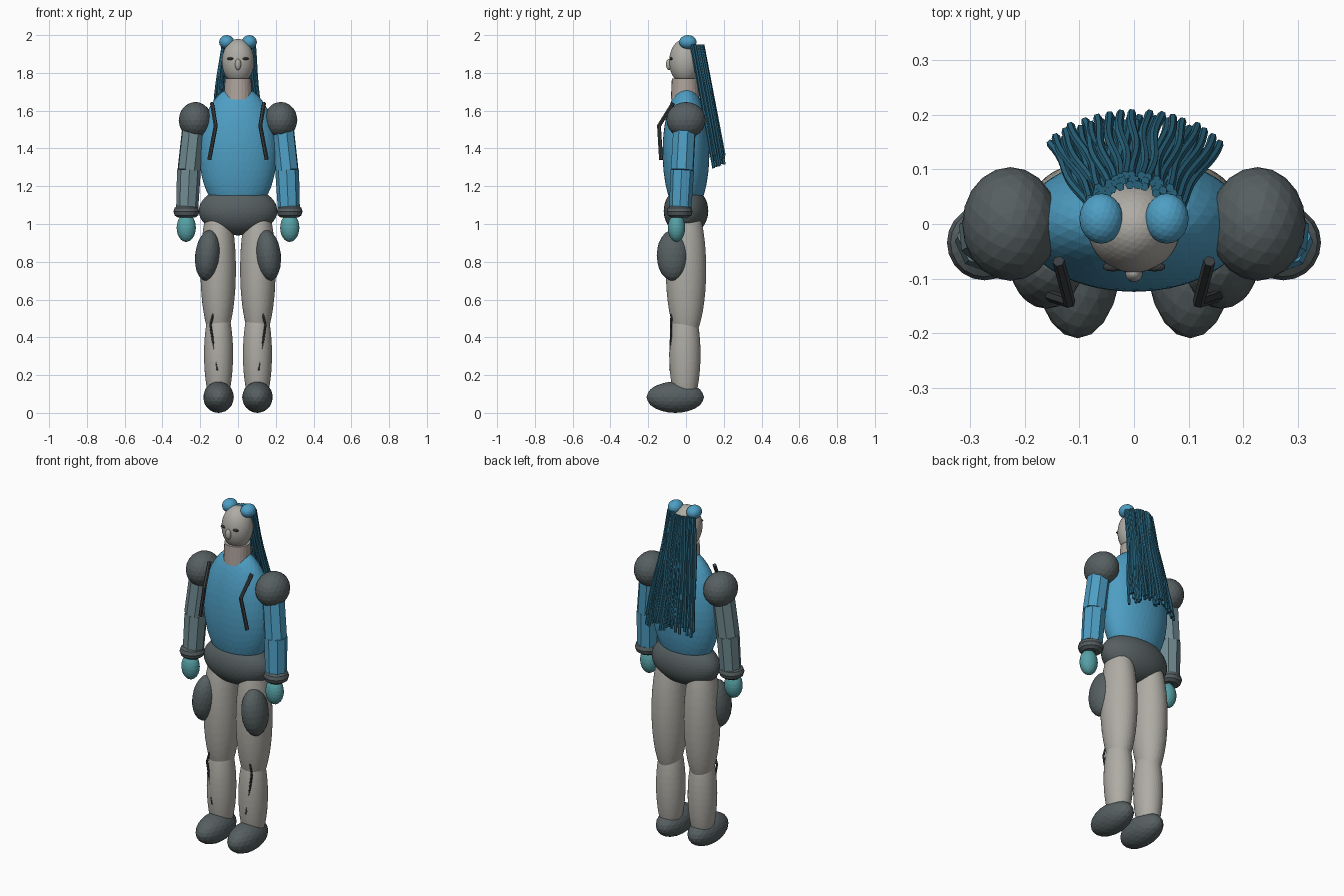
import bpy
import math
import random
from mathutils import Vector

if "Cube" in bpy.data.objects:
    bpy.data.objects.remove(bpy.data.objects["Cube"])

random.seed(4)


def material(name, r, g, b):
    m = bpy.data.materials.new(name)
    lin = [((c / 255 + 0.055) / 1.055) ** 2.4 for c in (r, g, b)]
    m.diffuse_color = (*lin, 1)
    m.use_nodes = True
    m.node_tree.nodes["Principled BSDF"].inputs["Base Color"].default_value = m.diffuse_color
    return m


BLUE = material("suit_blue", 78, 158, 196)
HAIR = material("hair_dark_blue", 44, 108, 135)
SKIN = material("warm_grey", 175, 172, 165)
NECK = material("neck_grey", 176, 164, 157)
DARK = material("armour_grey", 86, 95, 97)
TRIM = material("trim_charcoal", 58, 62, 64)
TEAL = material("hand_teal", 86, 160, 165)
SLATE = material("sleeve_slate", 112, 138, 145)


def finish(name, mat):
    ob = bpy.context.object
    ob.name = name
    ob.data.materials.clear()
    ob.data.materials.append(mat)
    return ob


def ball(name, loc, radii, mat, detail=3, tilt=0):
    bpy.ops.mesh.primitive_ico_sphere_add(
        subdivisions=detail, radius=1, location=loc, rotation=(0, tilt, 0))
    ob = finish(name, mat)
    ob.scale = radii
    return ob


def prism(name, a, b, ra, rb, sides, mat):
    """Tapered prism between two points."""
    a, b = Vector(a), Vector(b)
    bpy.ops.mesh.primitive_cone_add(
        vertices=sides, radius1=ra, radius2=rb, depth=(b - a).length, location=(a + b) / 2)
    ob = finish(name, mat)
    ob.rotation_euler = (b - a).to_track_quat('Z', 'Y').to_euler()
    return ob


def tubes(name, paths, radius, mat, resolution=1):
    """Round tubes along point lists, joined as one mesh."""
    cu = bpy.data.curves.new(name, 'CURVE')
    cu.dimensions = '3D'
    cu.bevel_depth = radius
    cu.bevel_resolution = resolution
    cu.use_fill_caps = True
    for path in paths:
        sp = cu.splines.new('POLY')
        sp.points.add(len(path) - 1)
        for p, co in zip(sp.points, path):
            p.co = (*co, 1)
        sp.use_smooth = False
    ob = bpy.data.objects.new(name, cu)
    bpy.context.collection.objects.link(ob)
    bpy.ops.object.select_all(action='DESELECT')
    ob.select_set(True)
    bpy.context.view_layer.objects.active = ob
    bpy.ops.object.convert(target='MESH')
    return finish(name, mat)


# Head, neck and trunk
ball("head", (0, -0.006, 1.86), (0.085, 0.083, 0.12), SKIN, 4)
ball("nose", (0, -0.09, 1.845), (0.016, 0.016, 0.03), SKIN)
prism("neck", (0, -0.005, 1.66), (0, -0.005, 1.77), 0.075, 0.07, 24, NECK)
ball("torso", (0, 0, 1.38), (0.206, 0.124, 0.35), BLUE, 4)
ball("pelvis", (0, 0, 1.07), (0.208, 0.118, 0.13), DARK, 4)

# Paired parts
for s, side in ((-1, "right"), (1, "left")):
    sleeve = SLATE if s < 0 else BLUE

    ball(f"{side}_hair_bun", (s * 0.06, 0.01, 1.963), (0.04, 0.046, 0.037), BLUE)
    ball(f"{side}_eye", (s * 0.038, -0.078, 1.875), (0.02, 0.009, 0.008), TRIM, 2)

    # Arm
    ball(f"{side}_shoulder_pad", (s * 0.226, 0, 1.55), (0.088, 0.104, 0.096), DARK)
    elbow = (s * 0.26, -0.02, 1.285)
    prism(f"{side}_upper_arm", (s * 0.233, -0.006, 1.54), elbow, 0.062, 0.063, 8, sleeve)
    prism(f"{side}_forearm", elbow, (s * 0.27, -0.031, 1.06), 0.063, 0.058, 8, sleeve)
    bpy.ops.mesh.primitive_torus_add(
        location=(s * 0.273, -0.034, 1.066), major_radius=0.035, minor_radius=0.034,
        major_segments=20, minor_segments=10)
    finish(f"{side}_cuff", DARK)
    ball(f"{side}_hand", (s * 0.274, -0.05, 0.98), (0.051, 0.046, 0.075), TEAL)

    # Leg
    ball(f"{side}_thigh", (s * 0.105, 0, 0.76), (0.094, 0.107, 0.4), SKIN, 4)
    ball(f"{side}_calf", (s * 0.103, -0.006, 0.31), (0.077, 0.083, 0.3), SKIN, 4)
    ball(f"{side}_boot", (s * 0.103, -0.057, 0.083), (0.081, 0.152, 0.083), DARK)
    ball(f"{side}_thigh_pad", (s * 0.16, -0.07, 0.834), (0.067, 0.085, 0.135), DARK,
         3, -s * 0.1)

    # Bent chest strap and thin shin cord
    tubes(f"{side}_chest_strap", [[(s * 0.138, -0.068, 1.64), (s * 0.118, -0.143, 1.52),
                                   (s * 0.152, -0.132, 1.34)]], 0.011, TRIM)
    tubes(f"{side}_shin_cord", [[(s * 0.127, -0.075, 0.54), (s * 0.146, -0.08, 0.465),
                                 (s * 0.13, -0.078, 0.365), (s * 0.11, -0.083, 0.225)]],
          0.006, TRIM)

# Long hair strands fanning out from the back of the head
strands = []
for row, count in enumerate((15, 16, 17)):
    r = 0.072 + 0.009 * row
    for i in range(count):
        a = math.radians(-68 + 136 * i / (count - 1))
        x0, y0 = r * math.sin(a), r * math.cos(a)
        phase = random.uniform(0, 6.28)
        tip = 1.295 + random.uniform(0, 0.07) + 0.02 * (2 - row)
        path = []
        for k in range(13):
            t = k / 12
            wave = 0.005 * math.sin(phase + 7 * t)
            path.append((x0 * (1 + 0.85 * t) + wave, y0 + 0.113 * t,
                         1.95 + (tip - 1.95) * t))
        strands.append(path)
tubes("hair_strands", strands, 0.008, HAIR)
